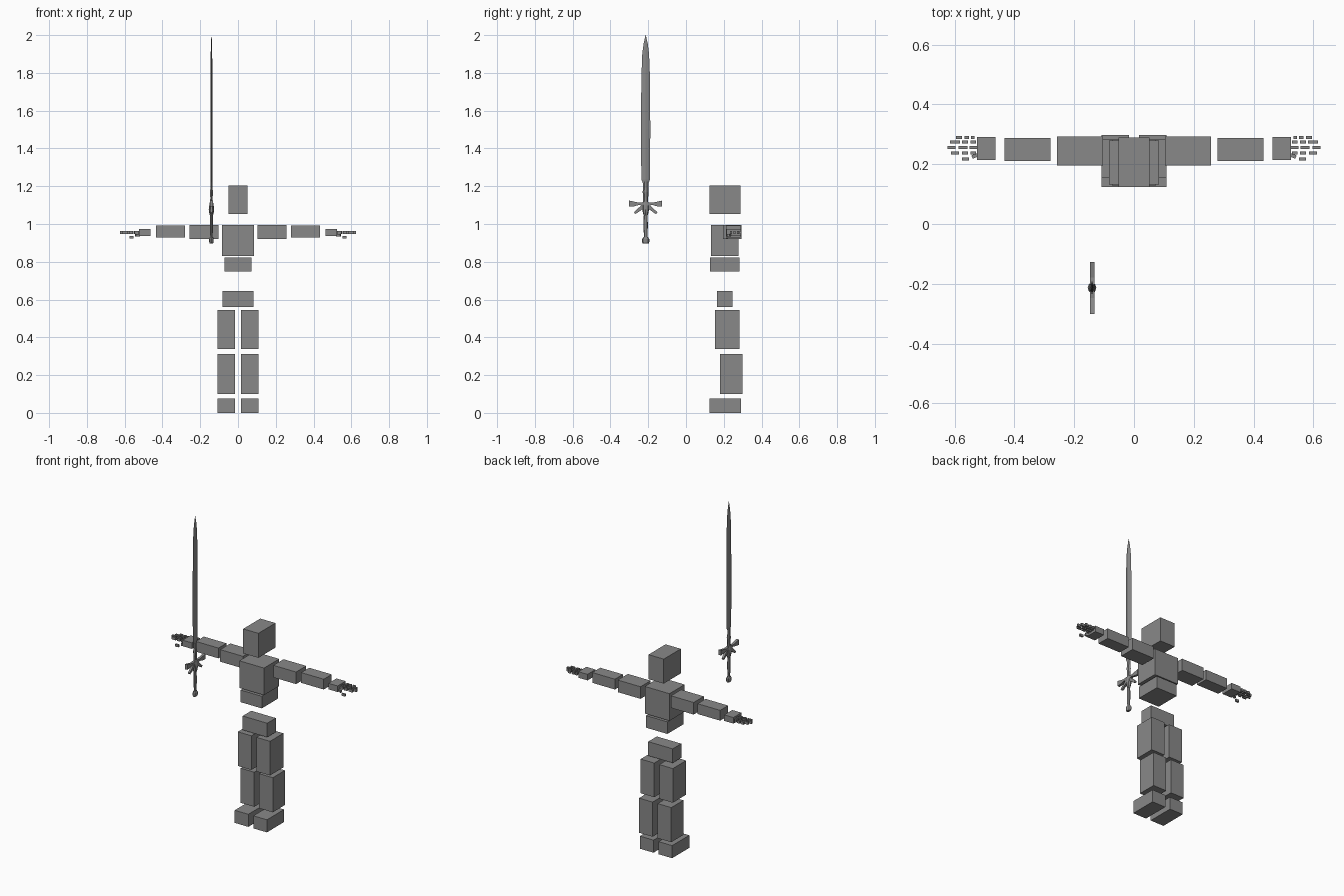
import bpy, bmesh, math
from mathutils import Vector, Matrix

if "Cube" in bpy.data.objects:
    bpy.data.objects.remove(bpy.data.objects["Cube"])

grey = bpy.data.materials.new("mid_grey")
grey.diffuse_color = (0.25, 0.25, 0.25, 1)
grey.use_nodes = True
grey.node_tree.nodes["Principled BSDF"].inputs["Base Color"].default_value = grey.diffuse_color


def finish(bm, name):
    bmesh.ops.recalc_face_normals(bm, faces=bm.faces)
    me = bpy.data.meshes.new(name)
    bm.to_mesh(me)
    bm.free()
    me.materials.append(grey)
    ob = bpy.data.objects.new(name, me)
    bpy.context.collection.objects.link(ob)
    return ob


def block(name, x, y, z, turn=0):
    """Box from (min, max) ranges, turned about its own vertical axis."""
    bm = bmesh.new()
    bmesh.ops.create_cube(bm, size=1)
    size = [r[1] - r[0] for r in (x, y, z)]
    mid = Vector([(r[0] + r[1]) / 2 for r in (x, y, z)])
    bm.transform(Matrix.Translation(mid) @ Matrix.Rotation(turn, 4, 'Z')
                 @ Matrix.Diagonal((*size, 1)))
    return finish(bm, name)


def pair(name, x, y, z, turn=0):
    """The same block on both sides of the body."""
    block(name + "_left", x, y, z, turn)
    block(name + "_right", (-x[1], -x[0]), y, z, -turn)


def loft(name, rings, sides, at):
    """Stack of elliptical rings (z, half width y, half thickness x)."""
    bm = bmesh.new()
    loops = []
    for z, wy, wx in rings:
        loops.append([bm.verts.new((at[0] + wx * math.sin(a), at[1] + wy * math.cos(a), z))
                      for a in (2 * math.pi * i / sides for i in range(sides))])
    for lo, hi in zip(loops, loops[1:]):
        for i in range(sides):
            j = (i + 1) % sides
            bm.faces.new((lo[i], lo[j], hi[j], hi[i]))
    bm.faces.new(loops[0])
    bm.faces.new(loops[-1])
    return finish(bm, name)


def plate(name, outline, half, at, side):
    """Outline in (y, z) given thickness along x; side mirrors it in y."""
    bm = bmesh.new()
    front, back = [[bm.verts.new((at[0] + s * half, at[1] + side * y, z)) for y, z in outline]
                   for s in (-1, 1)]
    bm.faces.new(front)
    bm.faces.new(back)
    n = len(outline)
    for i in range(n):
        j = (i + 1) % n
        bm.faces.new((front[i], front[j], back[j], back[i]))
    return finish(bm, name)


# Head and trunk
block("head", (-.0515, .0515), (.124, .289), (1.053, 1.203))
block("chest", (-.0835, .0835), (.132, .279), (.83, .996))
block("belly", (-.072, .072), (.127, .283), (.748, .822))
block("pelvis", (-.083, .083), (.164, .247), (.56, .646))

# Legs
pair("thigh", (.017, .109), (.154, .283), (.337, .546))
pair("shin", (.017, .109), (.181, .2985), (.101, .313))
pair("foot", (.017, .109), (.124, .290), (0, .077))

# Arms
pair("upper_arm", (.103, .257), (.195, .293), (.92, .994))
pair("forearm", (.28, .433), (.211, .288), (.928, .991))
pair("palm", (.463, .525), (.214, .2915), (.936, .973))

# Fingers: row position and the three joint spans
fingers = {
    "little_finger": (.289, ((.533, .545), (.552, .567), (.575, .595))),
    "ring_finger": (.275, ((.528, .548), (.555, .575), (.583, .615))),
    "middle_finger": (.256, ((.525, .551), (.558, .588), (.598, .625))),
    "index_finger": (.238, ((.528, .548), (.556, .575), (.585, .612))),
}
for name, (y, spans) in fingers.items():
    for k, span in enumerate(spans):
        pair(f"{name}_{k + 1}", span, (y - .005, y + .005), (.948, .964))
pair("thumb_1", (.521, .543), (.222, .234), (.933, .947), math.radians(-22))
pair("thumb_2", (.553, .575), (.212, .223), (.922, .936))

# Sword blade: diamond section with a narrow base
S = (-.1405, -.2135)
loft("sword_blade", [(1.215, .014, .005), (1.235, .023, .006), (1.50, .0245, .006),
                     (1.77, .023, .005), (1.90, .018, .004), (1.955, .011, .003),
                     (2.0, .0005, .0005)], 4, S)
loft("sword_blade_base", [(1.10, .013, .009), (1.14, .013, .007), (1.17, .016, .010),
                          (1.19, .014, .006), (1.225, .014, .0055)], 6, S)

# Sword guard: hub, flared cross arms and drooping prongs
loft("sword_hub", [(1.045, .010, .008), (1.06, .015, .012), (1.078, .018, .0145),
                   (1.097, .018, .012), (1.12, .013, .008)], 8, S)
arm = [(0, 1.094), (.035, 1.101), (.06, 1.094), (.087, 1.092), (.087, 1.124),
       (.06, 1.118), (.035, 1.113), (0, 1.117)]
prong = [(.008, 1.098), (.022, 1.100), (.062, 1.062), (.056, 1.053), (.045, 1.058), (.010, 1.084)]
for label, side in (("back", 1), ("front", -1)):
    plate("guard_arm_" + label, arm, .0075, S, side)
    plate("guard_prong_" + label, prong, .006, S, side)

# Sword grip and pommel
loft("sword_grip", [(.925, .009, .006), (.99, .0115, .008), (1.05, .010, .007)], 8, S)
loft("sword_pommel", [(.897, .016, .009), (.905, .019, .012), (.92, .019, .012),
                      (.932, .011, .008)], 8, S)
